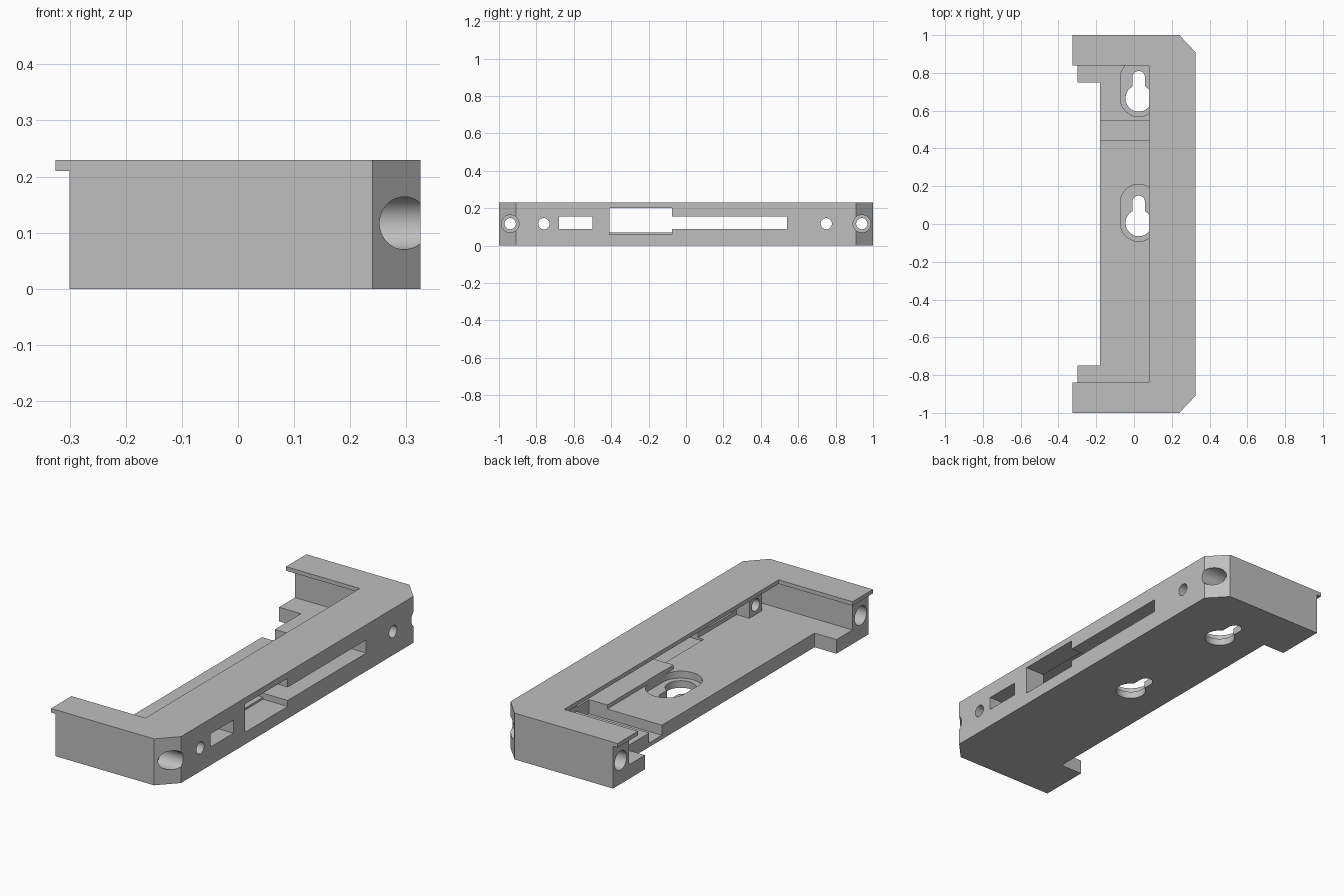
import bpy, bmesh, math
from mathutils import Matrix

cube = bpy.data.objects.get("Cube")
if cube:
    bpy.data.objects.remove(cube)

grey = bpy.data.materials.new("light_grey")
grey.use_nodes = True
grey.diffuse_color = (0.52, 0.52, 0.52, 1)
grey.node_tree.nodes["Principled BSDF"].inputs["Base Color"].default_value = grey.diffuse_color


def prism(name, outline, z0, z1):
    """Extrude a plan outline between two heights."""
    bm = bmesh.new()
    face = bm.faces.new([bm.verts.new((x, y, z0)) for x, y in outline])
    up = bmesh.ops.extrude_face_region(bm, geom=[face])["geom"]
    for v in up:
        if isinstance(v, bmesh.types.BMVert):
            v.co.z = z1
    bmesh.ops.recalc_face_normals(bm, faces=bm.faces)
    mesh = bpy.data.meshes.new(name)
    bm.to_mesh(mesh)
    bm.free()
    mesh.materials.append(grey)
    obj = bpy.data.objects.new(name, mesh)
    bpy.context.collection.objects.link(obj)
    return obj


def box(name, x0, x1, y0, y1, z0, z1):
    return prism(name, [(x0, y0), (x1, y0), (x1, y1), (x0, y1)], z0, z1)


def stadium(x, y0, y1, r, n=20):
    """Rounded slot outline running along y."""
    arc = [math.pi * i / n for i in range(n + 1)]
    return ([(x + r * math.cos(a), y1 + r * math.sin(a)) for a in arc] +
            [(x - r * math.cos(a), y0 - r * math.sin(a)) for a in arc])


def bore(name, y, z, r, x0, x1, n=40):
    """Round cutter along x."""
    bm = bmesh.new()
    bmesh.ops.create_cone(bm, cap_ends=True, segments=n, radius1=r, radius2=r, depth=x1 - x0,
                          matrix=Matrix.Translation(((x0 + x1) / 2, y, z)) @ Matrix.Rotation(math.pi / 2, 4, 'Y'))
    mesh = bpy.data.meshes.new(name)
    bm.to_mesh(mesh)
    bm.free()
    mesh.materials.append(grey)
    obj = bpy.data.objects.new(name, mesh)
    bpy.context.collection.objects.link(obj)
    return obj


def combine(target, tool, operation):
    """Apply a boolean and drop the tool."""
    mod = target.modifiers.new("combine", 'BOOLEAN')
    mod.operation, mod.solver, mod.object = operation, 'EXACT', tool
    bpy.context.view_layer.objects.active = target
    bpy.ops.object.modifier_apply(modifier=mod.name)
    bpy.data.objects.remove(tool)


DECK, PLATE, TOP = 0.07, 0.21, 0.23
WALL, END, RIM = 0.22, 0.875, 0.84
MID = 0.117

# Chamfered block, hollowed out down to the deck
body = prism("bracket_body", [(-0.3, -1), (0.24, -1), (0.325, -0.91), (0.325, 0.91), (0.24, 1), (-0.3, 1)], 0, TOP)
combine(body, box("cavity", -0.5, WALL, -END, END, DECK, PLATE), 'DIFFERENCE')
combine(body, box("opening", -0.5, 0.08, -RIM, RIM, 0.2, 0.3), 'DIFFERENCE')
combine(body, box("deck_cutback", -0.5, -0.18, -0.75, 0.75, -0.1, 0.15), 'DIFFERENCE')

# Thin lips at the arm ends
for side in (-1, 1):
    y0, y1 = sorted((side * RIM, side))
    combine(body, box("arm_lip", -0.325, -0.28, y0, y1, PLATE, TOP), 'UNION')

# Raised ledge and hole bosses behind the long wall
combine(body, box("ledge", 0.12, 0.24, -0.075, 0.445, 0.05, 0.09), 'UNION')
for y in (-0.76, 0.75):
    combine(body, box("boss", 0.15, 0.24, y - 0.05, y + 0.05, 0.05, 0.17), 'UNION')

# Cross channel in the deck
combine(body, box("channel", -0.3, WALL, 0.445, 0.545, 0.02, 0.15), 'DIFFERENCE')

# Keyhole mounts with a rounded recess
for y in (0.005, 0.665):
    combine(body, prism("recess", stadium(0.025, y, y + 0.108, 0.097), 0.035, 0.12), 'DIFFERENCE')
    combine(body, prism("keyhole_round", stadium(0.025, y, y + 0.001, 0.07), -0.1, 0.1), 'DIFFERENCE')
    combine(body, prism("keyhole_neck", stadium(0.025, y, y + 0.112, 0.033), -0.1, 0.1), 'DIFFERENCE')

# Openings through the long wall
for y0, y1, z0, z1 in ((-0.68, -0.5, 0.09, 0.155), (-0.41, -0.075, 0.06, 0.2), (-0.08, 0.54, 0.09, 0.155)):
    combine(body, box("wall_slot", 0.19, 0.4, y0, y1, z0, z1), 'DIFFERENCE')
for y in (-0.76, 0.75):
    combine(body, bore("wall_hole", y, MID, 0.03, 0.1, 0.4), 'DIFFERENCE')

# Counterbored screw holes along both arms
for y in (-0.94, 0.94):
    combine(body, bore("screw_hole", y, MID, 0.03, -0.4, 0.4), 'DIFFERENCE')
    combine(body, bore("head_bore", y, MID, 0.047, 0.2, 0.4), 'DIFFERENCE')
    combine(body, bore("nut_bore", y, MID, 0.047, -0.4, -0.2), 'DIFFERENCE')

# Smooth the bores, keep the edges crisp
bpy.ops.object.select_all(action='DESELECT')
body.select_set(True)
bpy.context.view_layer.objects.active = body
bpy.ops.object.shade_smooth_by_angle(angle=math.radians(30))
